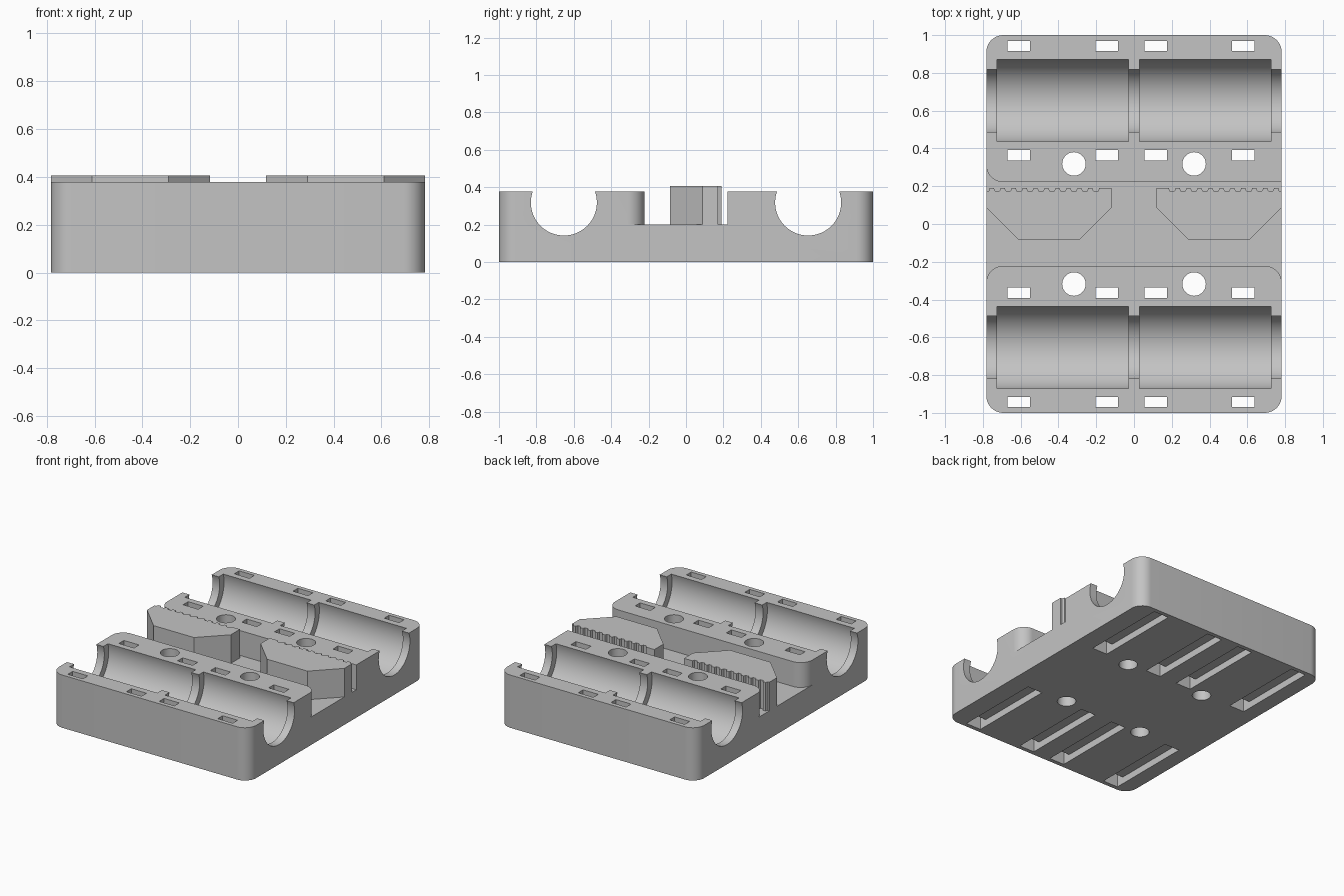
import bpy, bmesh, math
from mathutils import Matrix, Vector

cube = bpy.data.objects.get("Cube")
if cube:
    bpy.data.objects.remove(cube)

grey = bpy.data.materials.new("light grey plastic")
grey.use_nodes = True
grey.diffuse_color = (0.55, 0.55, 0.55, 1)
grey.node_tree.nodes["Principled BSDF"].inputs["Base Color"].default_value = (0.55, 0.55, 0.55, 1)

HALF_X, TOP, FLOOR = 0.782, 0.378, 0.2
RAIL_Y, RAIL_Z = 0.653, 0.318


def prism(name, outline, z0, z1):
    """Extrude a closed xy outline from z0 to z1."""
    bm = bmesh.new()
    face = bm.faces.new([bm.verts.new((x, y, z0)) for x, y in outline])
    ext = bmesh.ops.extrude_face_region(bm, geom=[face])
    verts = [g for g in ext["geom"] if isinstance(g, bmesh.types.BMVert)]
    bmesh.ops.translate(bm, verts=verts, vec=(0, 0, z1 - z0))
    return finish(name, bm)


def cylinder(name, radius, length, centre, axis, sides):
    """Cylinder along the given axis."""
    bm = bmesh.new()
    turn = Vector((0, 0, 1)).rotation_difference(Vector(axis)).to_matrix().to_4x4()
    bmesh.ops.create_cone(bm, cap_ends=True, segments=sides, radius1=radius, radius2=radius,
                          depth=length, matrix=Matrix.Translation(centre) @ turn)
    return finish(name, bm)


def finish(name, bm):
    bmesh.ops.recalc_face_normals(bm, faces=bm.faces)
    mesh = bpy.data.meshes.new(name)
    bm.to_mesh(mesh)
    bm.free()
    mesh.materials.append(grey)
    obj = bpy.data.objects.new(name, mesh)
    bpy.context.collection.objects.link(obj)
    return obj


def rectangle(x0, x1, y0, y1):
    return [(x0, y0), (x1, y0), (x1, y1), (x0, y1)]


def rounded(y0, y1, radii, steps=10):
    """Full-width rectangle; radii run counter-clockwise from the -x -y corner."""
    points = []
    for i, ((x, y), r) in enumerate(zip(rectangle(-HALF_X, HALF_X, y0, y1), radii)):
        if r == 0:
            points.append((x, y))
            continue
        cx, cy = x - math.copysign(r, x), y + (r if i < 2 else -r)
        for s in range(steps + 1):
            a = math.pi + (i + s / steps) * math.pi / 2
            points.append((cx + r * math.cos(a), cy + r * math.sin(a)))
    return points


def combine(body, tool, operation):
    """Apply a boolean and discard the tool object."""
    mod = body.modifiers.new("boolean", "BOOLEAN")
    mod.operation, mod.solver, mod.object = operation, "EXACT", tool
    bpy.context.view_layer.objects.active = body
    bpy.ops.object.modifier_apply(modifier=mod.name)
    bpy.data.objects.remove(tool)


def shade(obj):
    bpy.ops.object.select_all(action="DESELECT")
    obj.select_set(True)
    bpy.context.view_layer.objects.active = obj
    bpy.ops.object.shade_smooth_by_angle(angle=math.radians(30))


# Carriage body: low plate with a raised block at the front and the back
R = 0.09
body = prism("carriage_body", rounded(-1, 1, (R, R, R, R)), 0, FLOOR)
combine(body, prism("front_block", rounded(-1, -0.222, (R, R, R, R)), 0, TOP), "UNION")
combine(body, prism("back_block", rounded(0.222, 1, (R, 0, R, R)), 0, TOP), "UNION")

for side in (-1, 1):
    # Rod channel through the whole block, and two wider bearing pockets
    y = side * RAIL_Y
    combine(body, cylinder("rod_cut", 0.1765, 2, (0, y, RAIL_Z), (1, 0, 0), 96), "DIFFERENCE")
    for x in (-0.378, 0.378):
        combine(body, cylinder("pocket_cut", 0.2257, 0.696, (x, y, RAIL_Z), (1, 0, 0), 96), "DIFFERENCE")

    # Screw holes
    for x in (-0.318, 0.318):
        combine(body, cylinder("screw_cut", 0.062, 1, (x, side * 0.318, 0.2), (0, 0, 1), 40), "DIFFERENCE")

    # Tie slots: two through holes joined by a shallow channel underneath
    for x in (-0.61, -0.145, 0.115, 0.578):
        for y0, y1, z1 in ((0.915, 0.97, 0.5), (0.335, 0.392, 0.5), (0.335, 0.97, 0.05)):
            low, high = sorted((side * y0, side * y1))
            combine(body, prism("tie_cut", rectangle(x - 0.06, x + 0.06, low, high), -0.1, z1), "DIFFERENCE")
shade(body)

# Belt clamps: chamfered blocks with a toothed back face
PITCH, BACK = 0.058, 0.19
for side, name in ((-1, "right_belt_clamp"), (1, "left_belt_clamp")):
    outline = [(0.118, BACK), (0.118, 0.087), (0.29, -0.085), (0.61, -0.085),
               (HALF_X, 0.087), (HALF_X, BACK - 0.018), (HALF_X - 0.012, BACK - 0.018),
               (HALF_X - 0.018, BACK)]
    for k in range(1, 11):
        x = HALF_X - k * PITCH
        outline += [(x + 0.018, BACK), (x + 0.012, BACK - 0.016),
                    (x - 0.012, BACK - 0.016), (x - 0.018, BACK)]
    prism(name, [(side * x, y) for x, y in outline], FLOOR, 0.405)
